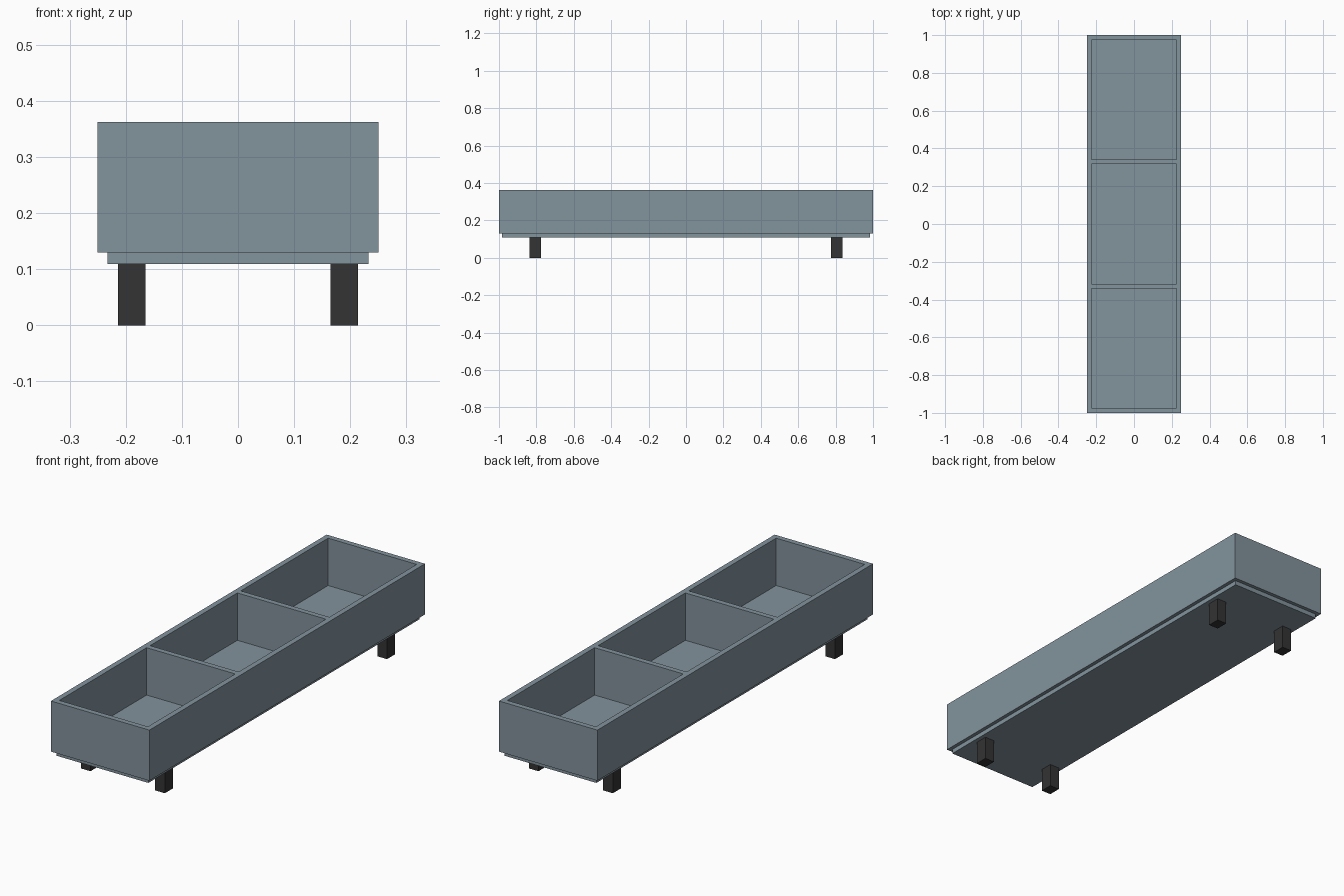
import bpy, bmesh

if "Cube" in bpy.data.objects:
    bpy.data.objects.remove(bpy.data.objects["Cube"])


def material(name, rgb):
    m = bpy.data.materials.new(name)
    m.diffuse_color = (*rgb, 1)
    m.use_nodes = True
    m.node_tree.nodes["Principled BSDF"].inputs["Base Color"].default_value = m.diffuse_color
    return m


blue_grey = material("blue grey paint", (0.225, 0.292, 0.333))
black = material("dark leg", (0.033, 0.033, 0.033))


def box(name, lo, hi, mat):
    bm = bmesh.new()
    bmesh.ops.create_cube(bm, size=1)
    for v in bm.verts:
        v.co = [lo[i] if v.co[i] < 0 else hi[i] for i in range(3)]
    me = bpy.data.meshes.new(name)
    bm.to_mesh(me)
    bm.free()
    me.materials.append(mat)
    ob = bpy.data.objects.new(name, me)
    bpy.context.collection.objects.link(ob)
    return ob


TOP, BOTTOM, FLOOR, WALL = 0.3625, 0.13, 0.145, 0.025
W, L = 0.25, 1.0

# tray: solid block with three compartments cut from the top
tray = box("tray", (-W, -L, BOTTOM), (W, L, TOP), blue_grey)
cell = (2 * L - 4 * WALL) / 3
for i in range(3):
    y = -L + WALL + i * (cell + WALL)
    cutter = box(f"compartment_cutter_{i + 1}", (-W + WALL, y, FLOOR),
                 (W - WALL, y + cell, TOP + 0.1), blue_grey)
    cutter.hide_render = True
    cutter.hide_viewport = True
    cutter.display_type = 'WIRE'
    mod = tray.modifiers.new(f"compartment {i + 1}", 'BOOLEAN')
    mod.operation = 'DIFFERENCE'
    mod.solver = 'EXACT'
    mod.object = cutter

# bake the cuts and remove the cutters
bpy.context.view_layer.update()
cut = bpy.data.meshes.new_from_object(
    tray.evaluated_get(bpy.context.evaluated_depsgraph_get()))
tray.modifiers.clear()
tray.data = cut
for ob in list(bpy.data.objects):
    if ob.name.startswith("compartment_cutter"):
        bpy.data.objects.remove(ob)

# recessed base plate
box("base_plate", (-0.233, -0.983, 0.109), (0.233, 0.983, BOTTOM), blue_grey)

# four legs
for sx, side in ((-1, "left"), (1, "right")):
    for sy, end in ((-1, "front"), (1, "back")):
        x, y = sx * 0.189, sy * 0.806
        box(f"{end}_{side}_leg", (x - 0.0245, y - 0.0295, 0),
            (x + 0.0245, y + 0.0295, 0.109), black)
